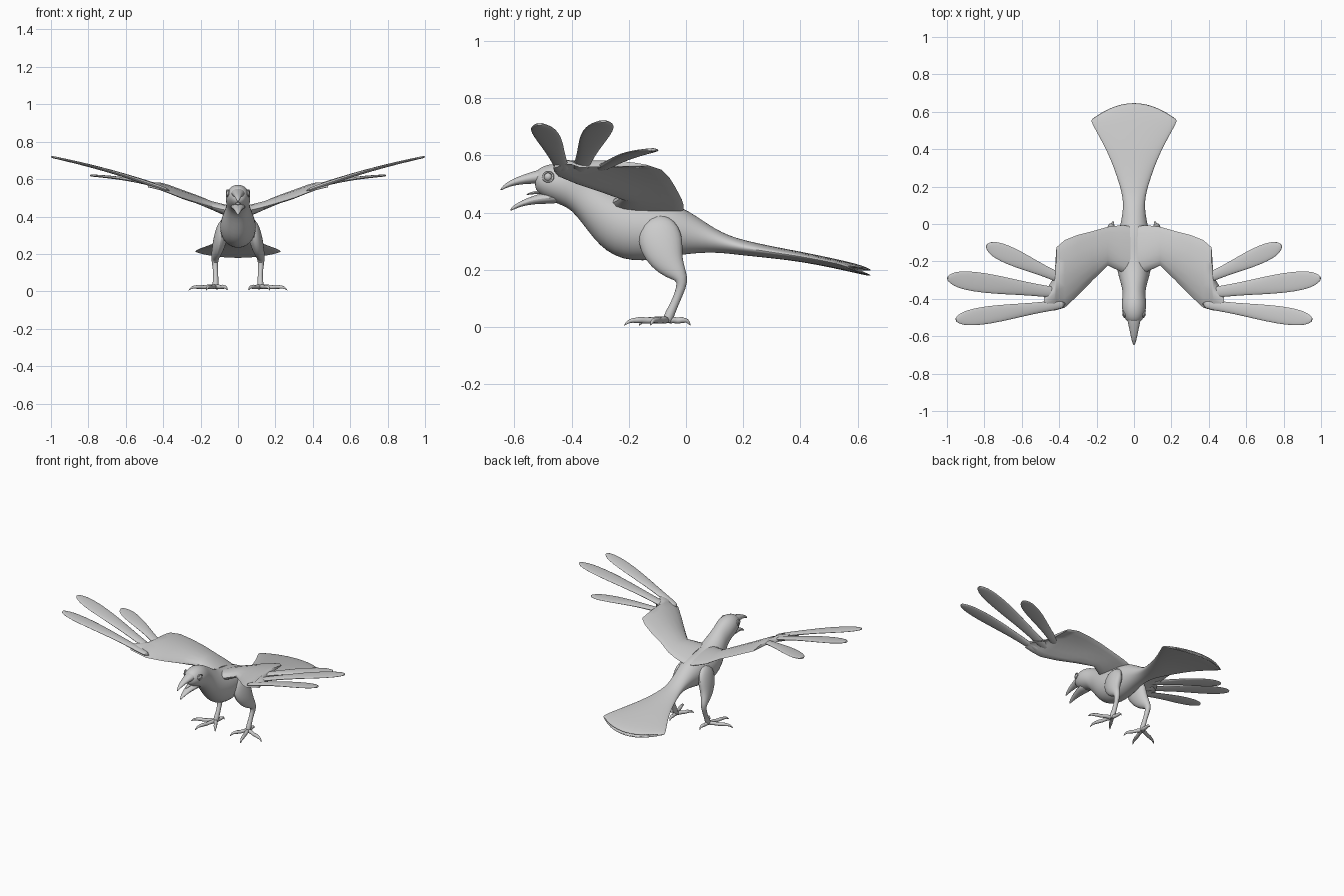
import bpy, math
from mathutils import Vector as V

if "Cube" in bpy.data.objects:
    bpy.data.objects.remove(bpy.data.objects["Cube"])


def build(name, rings, mirror=False, sub=0):
    """Skin closed rings of points into one object."""
    n = len(rings[0])
    verts = [p for r in rings for p in r]
    faces = [tuple(range(n))[::-1]]
    for i in range(len(rings) - 1):
        for j in range(n):
            k = (j + 1) % n
            faces.append((i * n + j, i * n + k, (i + 1) * n + k, (i + 1) * n + j))
    faces.append(tuple(range((len(rings) - 1) * n, len(rings) * n)))
    me = bpy.data.meshes.new(name)
    me.from_pydata(verts, [], faces)
    import bmesh
    bm = bmesh.new()
    bm.from_mesh(me)
    bmesh.ops.recalc_face_normals(bm, faces=bm.faces)
    bm.to_mesh(me)
    bm.free()
    ob = bpy.data.objects.new(name, me)
    bpy.context.collection.objects.link(ob)
    finish(ob, mirror, sub)
    return ob


def finish(ob, mirror, sub):
    if mirror:
        ob.modifiers.new("Mirror", 'MIRROR')
    if sub:
        ob.modifiers.new("Subdivision", 'SUBSURF').levels = sub
        ob.modifiers["Subdivision"].render_levels = sub


def circle(n):
    return [(math.cos(2 * math.pi * i / n), math.sin(2 * math.pi * i / n)) for i in range(n)]


def body_loft(name, stations, n=20, sub=1):
    """Upright rings along y: (y, z, half width, half height, sweep back at edges)."""
    rings = []
    for y, z, w, h, c in stations:
        rings.append([V((w * a, y - c * a * a, z + h * b + c * 0.25 * a * a)) for a, b in circle(n)])
    return build(name, rings, sub=sub)


def tube(name, stations, up, n=10, sub=1):
    """Rings square to a path: (point, half width, half thickness along up)."""
    pts = [V(s[0]) for s in stations]
    rings = []
    for i, (p, w, h) in enumerate(stations):
        t = (pts[min(i + 1, len(pts) - 1)] - pts[max(i - 1, 0)]).normalized()
        side = t.cross(V(up)).normalized()
        u = side.cross(t)
        rings.append([pts[i] + side * w * a + u * h * b for a, b in circle(n)])
    return build(name, rings, True, sub)


# Body from head through trunk to the fanned tail
body_loft("body_and_tail", [
    (-.53, .512, .030, .028, 0), (-.51, .510, .046, .048, 0),
    (-.48, .507, .060, .063, 0), (-.44, .500, .067, .073, 0),
    (-.40, .487, .064, .077, 0), (-.36, .450, .061, .092, 0),
    (-.32, .412, .070, .107, 0), (-.28, .377, .083, .113, 0),
    (-.22, .348, .096, .114, 0), (-.15, .338, .098, .109, 0),
    (-.08, .338, .090, .100, 0), (-.02, .337, .078, .086, 0),
    (.04, .322, .064, .064, 0), (.10, .302, .058, .042, 0),
    (.15, .288, .063, .032, 0), (.20, .277, .075, .027, 0),
    (.30, .261, .108, .021, 0), (.40, .246, .147, .018, .01),
    (.50, .226, .190, .017, .03), (.60, .204, .226, .017, .07),
    (.645, .190, .234, .014, .09), (.658, .186, .228, .007, .095)])

# Open beak
body_loft("upper_beak", [
    (-.47, .530, .045, .030, 0), (-.52, .525, .036, .025, 0), (-.56, .518, .026, .018, 0),
    (-.60, .508, .018, .013, 0), (-.63, .495, .011, .009, 0), (-.65, .479, .003, .004, 0)], 12)
body_loft("lower_beak", [
    (-.43, .455, .045, .024, 0), (-.49, .451, .038, .021, 0), (-.53, .445, .028, .016, 0),
    (-.57, .434, .019, .011, 0), (-.60, .420, .010, .008, 0), (-.615, .408, .003, .004, 0)], 12)
body_loft("tongue", [
    (-.48, .470, .018, .008, 0), (-.53, .472, .014, .006, 0), (-.56, .462, .004, .003, 0)], 8)

# Eyes with a raised rim
bpy.ops.mesh.primitive_uv_sphere_add(segments=16, ring_count=8, radius=.016)
eye = bpy.context.object
eye.name = "eyes"
bpy.ops.mesh.primitive_torus_add(major_radius=.017, minor_radius=.004,
                                 major_segments=20, minor_segments=6)
rim = bpy.context.object
rim.name = "eye_rims"
for v in eye.data.vertices:
    v.co += V((.047, -.482, .525))
for v in rim.data.vertices:
    x, y, z = v.co
    v.co = V((.056 + z + .25 * y, -.482 + y, .525 + x))
finish(eye, True, 0)
finish(rim, True, 0)

# Wing panel: (x, leading y, leading z, trailing y, trailing z, half thickness)
rings = []
for x, ly, lz, ty, tz, h in [
        (.02, -.28, .425, -.01, .405, .034), (.08, -.25, .437, -.008, .425, .030),
        (.14, -.222, .452, -.015, .447, .024), (.22, -.30, .475, -.038, .49, .018),
        (.30, -.382, .500, -.058, .522, .016), (.37, -.447, .527, -.086, .55, .014),
        (.415, -.46, .543, -.125, .563, .012), (.425, -.462, .546, -.28, .56, .012),
        (.48, -.463, .558, -.37, .558, .008)]:
    ring = []
    for a, b in circle(16):
        s = .5 - .5 * a
        camber = .018 * math.sin(math.pi * s) * min(1, x * 4)
        ring.append(V((x, ly + (ty - ly) * s, lz + (tz - lz) * s + camber
                       + h * b * (1.25 - .7 * s))))
    rings.append(ring)
build("wings", rings, True)

# Three long feathers per wing
for name, root, tip, width in [
        ("front_feathers", (.36, -.425, .535), (.955, -.512, .71), .050),
        ("middle_feathers", (.36, -.375, .54), (1.0, -.288, .72), .056),
        ("rear_feathers", (.36, -.305, .55), (.79, -.113, .62), .050)]:
    r, t = V(root), V(tip)
    prof = [(0, .55), (.2, .55), (.4, .72), (.6, .95), (.78, 1), (.9, .85), (.97, .52), (1, .15)]
    tube(name, [(r.lerp(t, s) + V((0, 0, .012 * math.sin(math.pi * s))), width * w,
                 .013 - .007 * s) for s, w in prof], (0, 0, 1), 12)

# Thighs and shanks
tube("legs", [
    ((.062, -.105, .385), .030, .015), ((.078, -.10, .36), .066, .030),
    ((.088, -.092, .31), .082, .038), ((.100, -.078, .26), .074, .037),
    ((.112, -.055, .215), .052, .030), ((.122, -.025, .183), .030, .022),
    ((.124, -.010, .160), .020, .018), ((.120, -.025, .115), .015, .014),
    ((.119, -.045, .070), .015, .014), ((.120, -.062, .035), .019, .018),
    ((.120, -.066, .012), .015, .016)], (1, 0, 0), 12)

# Toes ending in hooked claws
base = V((.12, -.065, .022))
for name, x, y in [("outer_toes", .265, -.125), ("middle_toes", .170, -.218),
                   ("inner_toes", .055, -.165), ("back_toes", .112, .016)]:
    tip = V((x, y, .004))
    path = []
    for s, z, w in [(0, .022, .015), (.25, .027, .013), (.45, .020, .011), (.6, .026, .013),
                    (.72, .022, .010), (.86, .024, .008), (1, .004, .002)]:
        p = base.lerp(tip, s)
        path.append(((p.x, p.y, z), w, w))
    tube(name, path, (0, 0, 1), 8)

# Smooth shading
bpy.ops.object.select_all(action='SELECT')
bpy.context.view_layer.objects.active = eye
bpy.ops.object.shade_smooth_by_angle(angle=math.radians(50))
